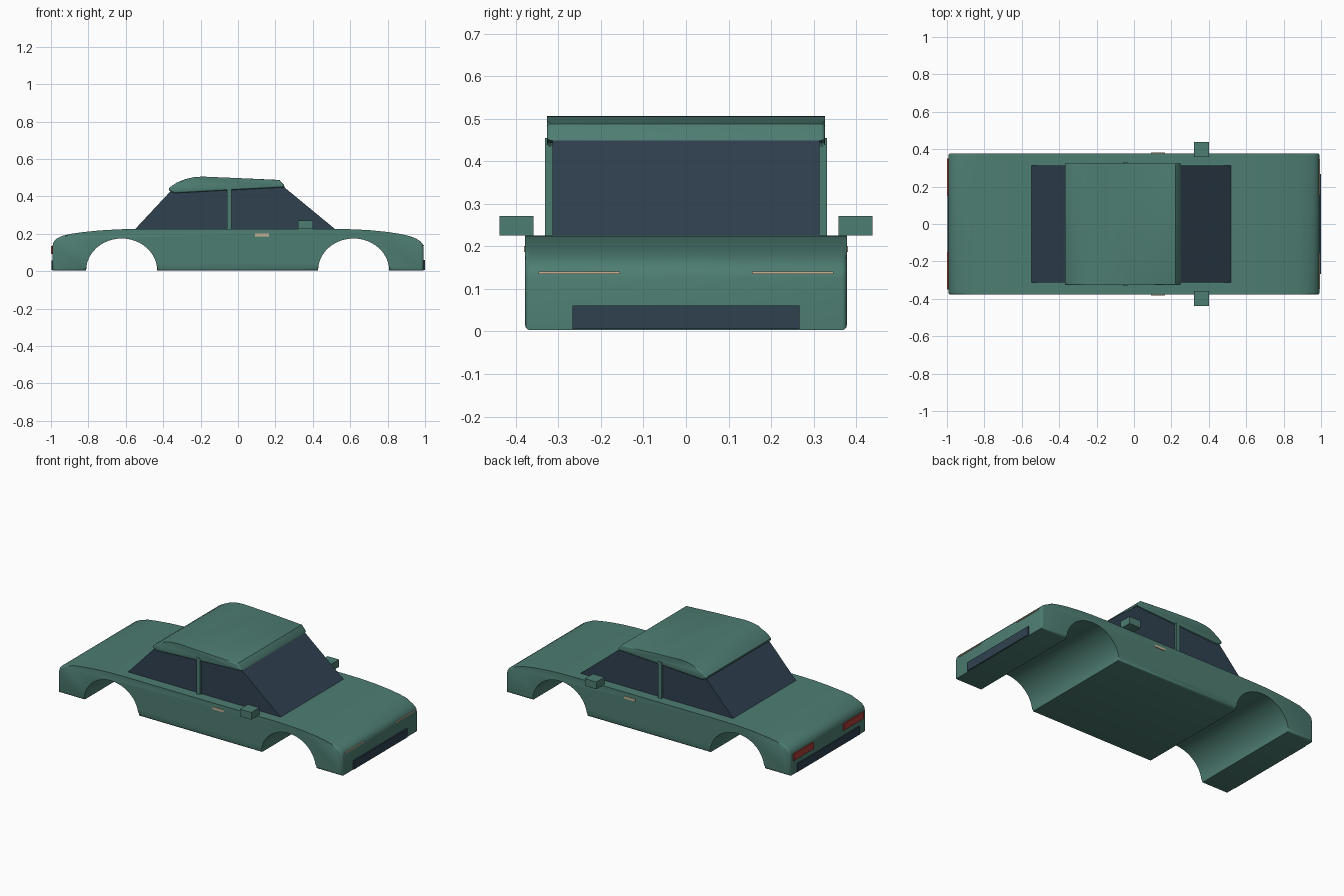
import bpy, bmesh, math

if "Cube" in bpy.data.objects:
    bpy.data.objects.remove(bpy.data.objects["Cube"])


def material(name, rgb):
    m = bpy.data.materials.new(name)
    m.diffuse_color = (*rgb, 1)
    m.use_nodes = True
    m.node_tree.nodes["Principled BSDF"].inputs["Base Color"].default_value = m.diffuse_color
    return m


GREEN = material("body green", (0.075, 0.205, 0.168))
GLASS = material("dark glass", (0.029, 0.053, 0.080))
RED = material("tail red", (0.42, 0.05, 0.04))
CREAM = material("cream trim", (0.58, 0.46, 0.30))


def finish(name, bm, mat, smooth=False):
    bmesh.ops.recalc_face_normals(bm, faces=bm.faces)
    me = bpy.data.meshes.new(name)
    bm.to_mesh(me)
    bm.free()
    me.materials.append(mat)
    ob = bpy.data.objects.new(name, me)
    bpy.context.collection.objects.link(ob)
    if smooth:
        bpy.ops.object.select_all(action='DESELECT')
        ob.select_set(True)
        bpy.context.view_layer.objects.active = ob
        bpy.ops.object.shade_smooth_by_angle(angle=math.radians(35))
    return ob


def extrude_profile(name, pts, half, mat, round_edge=0.0):
    """Extrude an (x, z) outline across the car, rounding the side rims."""
    bm = bmesh.new()
    a = [bm.verts.new((x, -half, z)) for x, z in pts]
    b = [bm.verts.new((x, half, z)) for x, z in pts]
    caps = [bm.faces.new(a), bm.faces.new(b[::-1])]
    n = len(pts)
    for i in range(n):
        j = (i + 1) % n
        bm.faces.new((a[j], a[i], b[i], b[j]))
    if round_edge:
        rims = [e for f in caps for e in f.edges]
        bmesh.ops.bevel(bm, geom=rims, offset=round_edge, segments=3,
                        profile=0.5, affect='EDGES')
    return finish(name, bm, mat, smooth=bool(round_edge))


def box(name, xr, yr, zr, mat):
    bm = bmesh.new()
    bmesh.ops.create_cube(bm, size=1)
    for v in bm.verts:
        for k, (lo, hi) in enumerate((xr, yr, zr)):
            v.co[k] = lo if v.co[k] < 0 else hi
    return finish(name, bm, mat)


def pair(name, xr, yr, zr, mat):
    box("left_" + name, xr, yr, zr, mat)
    box("right_" + name, xr, (-yr[1], -yr[0]), zr, mat)


def arch(cx, r=0.19, h=0.172, base=0.003, n=24):
    """Wheel arch outline, walked from the left foot to the right foot."""
    return [(cx - r * math.cos(math.pi * i / n),
             base + h * math.sin(math.pi * i / n)) for i in range(n + 1)]


# Body shell with wheel arches running right through
body = [(-0.992, 0.003)] + arch(-0.622) + arch(0.618) + [
    (0.992, 0.003), (0.992, 0.125), (0.987, 0.145), (0.975, 0.160),
    (0.955, 0.173), (0.92, 0.187), (0.87, 0.199), (0.80, 0.210),
    (0.71, 0.219), (0.62, 0.224), (0.52, 0.226),
    (-0.55, 0.226), (-0.64, 0.224), (-0.74, 0.218), (-0.83, 0.209),
    (-0.90, 0.199), (-0.945, 0.187), (-0.972, 0.173), (-0.987, 0.155),
    (-0.992, 0.135)]
extrude_profile("body", body, 0.378, GREEN, 0.012)

# Glasshouse
extrude_profile("cabin_glass", [(-0.553, 0.222), (0.523, 0.222),
                                (0.24, 0.455), (-0.34, 0.45)], 0.314, GLASS)

# Roof
roof = [(-0.37, 0.432), (-0.34, 0.418), (0.25, 0.449), (0.245, 0.462),
        (0.222, 0.488), (0.0, 0.498), (-0.19, 0.506), (-0.235, 0.503),
        (-0.28, 0.493), (-0.325, 0.475), (-0.355, 0.456), (-0.37, 0.442)]
extrude_profile("roof", roof, 0.327, GREEN, 0.009)

# Door pillars, mirrors and handles
pair("pillar", (-0.06, -0.035), (0.30, 0.331), (0.22, 0.455), GREEN)
pair("mirror", (0.32, 0.40), (0.358, 0.438), (0.225, 0.271), GREEN)
pair("door_handle", (0.09, 0.165), (0.372, 0.381), (0.187, 0.201), CREAM)

# Lights
pair("headlight", (0.986, 0.994), (0.155, 0.347), (0.135, 0.141), CREAM)
pair("tail_light", (-0.999, -0.990), (0.15, 0.35), (0.092, 0.134), RED)

# Lower grilles
box("front_grille", (0.990, 0.999), (-0.267, 0.267), (0.006, 0.061), GLASS)
box("rear_grille", (-0.998, -0.990), (-0.31, 0.31), (0.006, 0.058), GLASS)
